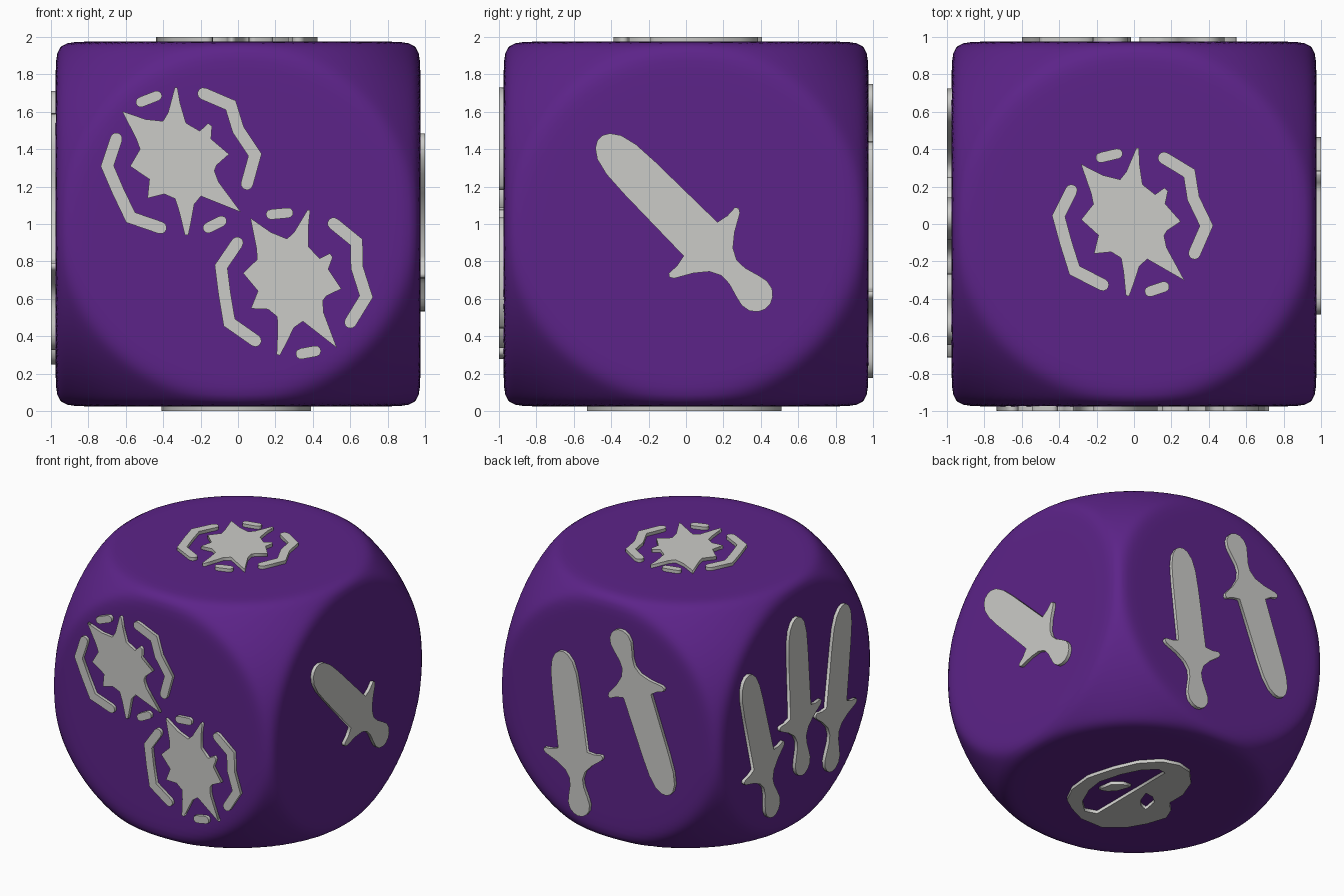
import bpy, bmesh, math
from mathutils import Vector, Matrix

if "Cube" in bpy.data.objects:
    bpy.data.objects.remove(bpy.data.objects["Cube"])

HALF, RADIUS, BLEND = 0.975, 1.35, 60


def material(name, rgb):
    m = bpy.data.materials.new(name)
    m.diffuse_color = (*rgb, 1)
    m.use_nodes = True
    m.node_tree.nodes["Principled BSDF"].inputs["Base Color"].default_value = m.diffuse_color
    return m


purple = material("purple", (0.108, 0.017, 0.25))
silver = material("silver", (0.6, 0.6, 0.575))

# Die body: cube blended with a sphere, giving round flats on each side
bm = bmesh.new()
bmesh.ops.create_cube(bm, size=2)
bmesh.ops.subdivide_edges(bm, edges=bm.edges[:], cuts=55, use_grid_fill=True)
for v in bm.verts:
    d = Vector([math.tan(c * math.pi / 4) for c in v.co]).normalized()
    s = RADIUS ** -BLEND + sum((abs(c) / HALF) ** BLEND for c in d)
    v.co = d * s ** (-1 / BLEND) + Vector((0, 0, 1))
for f in bm.faces:
    f.smooth = True
mesh = bpy.data.meshes.new("die_body")
bm.to_mesh(mesh)
bm.free()
mesh.materials.append(purple)
bpy.context.collection.objects.link(bpy.data.objects.new("die_body", mesh))


def raised_plate(name, loops, right, up):
    """Extrude closed 2D outlines (nested ones become holes) onto a die side."""
    right, up = Vector(right), Vector(up)
    normal = right.cross(up)
    curve = bpy.data.curves.new(name, 'CURVE')
    curve.dimensions, curve.fill_mode, curve.extrude = '2D', 'BOTH', 0.025
    for loop in loops:
        sp = curve.splines.new('POLY')
        sp.points.add(len(loop) - 1)
        for p, (x, y) in zip(sp.points, loop):
            p.co = (x, y, 0, 1)
        sp.use_cyclic_u = True
    tmp = bpy.data.objects.new(name + "_outline", curve)
    bpy.context.collection.objects.link(tmp)
    dg = bpy.context.evaluated_depsgraph_get()
    me = bpy.data.meshes.new_from_object(tmp.evaluated_get(dg))
    bpy.data.objects.remove(tmp)
    rot = Matrix((right, up, normal)).transposed().to_4x4()
    me.transform(Matrix.Translation(normal * 0.975 + Vector((0, 0, 1))) @ rot)
    me.materials.clear()
    me.materials.append(silver)
    me.name = name
    bpy.context.collection.objects.link(bpy.data.objects.new(name, me))


def stroke(path, width):
    """Outline of a thick polyline with rounded ends."""
    pts, r = [Vector(p) for p in path], width / 2
    dirs = [(b - a).normalized() for a, b in zip(pts, pts[1:])]
    side = []
    for i, p in enumerate(pts):
        a, b = dirs[max(i - 1, 0)], dirs[min(i, len(dirs) - 1)]
        t = (a + b).normalized()
        side.append(Vector((-t.y, t.x)) * r / t.dot(a))

    def cap(p, d):
        a0 = math.atan2(d.y, d.x)
        return [p + r * Vector((math.cos(a0 + k), math.sin(a0 + k)))
                for k in (1.0, 0.5, 0, -0.5, -1.0)]

    left = [p + s for p, s in zip(pts, side)]
    low = [p - s for p, s in zip(pts, side)]
    left[0] += dirs[0] * 0.005
    return left + cap(pts[-1], dirs[-1]) + low[::-1] + cap(pts[0], -dirs[0])


def place(loop, angle, cx, cy):
    c, s = math.cos(angle), math.sin(angle)
    return [(x * c - y * s + cx, x * s + y * c + cy) for x, y in loop]


# Burst: jagged star surrounded by four broken ring pieces
STAR = [(-.044, .405), (-.03, .405), (-.015, .32), (.016, .215), (.09, .172), (.134, .214),
        (.155, .198), (.15, .13), (.246, .048), (.18, -.01), (.168, -.04), (.19, -.10),
        (.31, -.262), (.096, -.176), (.06, -.22), (.04, -.33), (.028, -.385), (.01, -.385),
        (-.02, -.26), (-.043, -.19), (-.1, -.165), (-.19, -.187), (-.18, -.086), (-.283, -.016),
        (-.23, .075), (-.25, .13), (-.326, .278), (-.2, .235), (-.107, .225), (-.08, .27)]
BURST = [STAR,
         stroke([(.11, .372), (.255, .31), (.295, .18), (.385, .045), (.342, -.11)], .066),
         stroke([(-.357, .13), (-.405, -.015), (-.347, -.15), (-.28, -.29), (-.12, -.345)], .066),
         stroke([(-.225, .327), (-.14, .36)], .055),
         stroke([(.135, -.345), (.205, -.31)], .058)]


def burst(angle, cx, cy):
    return [place(l, math.radians(angle), cx, cy) for l in BURST]


# Sword: half profile as (distance from tip, half width), mirrored
HALF_SWORD = [(0, .02), (.02, .055), (.07, .09), (.16, .112), (.3, .12), (.762, .128),
              (.775, .19), (.772, .25), (.79, .262), (.812, .248), (.865, .155), (.92, .088),
              (.98, .058), (1.04, .06), (1.12, .083), (1.17, .094), (1.22, .085),
              (1.255, .055), (1.272, .02)]
SWORD = HALF_SWORD + [(x, -y) for x, y in reversed(HALF_SWORD)]


def sword(tip, pommel):
    a = math.atan2(pommel[1] - tip[1], pommel[0] - tip[0])
    return place(SWORD, a, *tip)


# Mask: one half solid with an eye hole, other half open with a solid eye
MASK = [(-.2, -.46), (-.05, -.53), (.14, -.53), (.28, -.42), (.36, -.28), (.41, -.13),
        (.37, -.03), (.29, .05), (.29, .2), (.23, .36), (.12, .48), (0, .51), (-.13, .47),
        (-.25, .34), (-.33, .16), (-.39, -.05), (-.37, -.25), (-.3, -.39)]
OPEN_HALF = [(-.01, -.4), (-.1, -.43), (-.2, -.34), (-.27, -.18), (-.29, -.04),
             (-.24, .14), (-.17, .28), (-.08, .37), (-.01, .36)]
EYE = [(.07, .05), (.14, .04), (.2, -.01), (.22, -.13), (.16, -.11), (.11, -.06)]
LEFT_EYE = [(-x, y) for x, y in EYE]

X, Y, Z = Vector((1, 0, 0)), Vector((0, 1, 0)), Vector((0, 0, 1))
raised_plate("top_burst", burst(-8, 0, 0), X, Y)
raised_plate("front_burst_upper", burst(0, -.294, .325), X, Z)
raised_plate("front_burst_lower", burst(-16, .303, -.325), X, Z)
raised_plate("right_sword", [sword((-.46, .46), (.445, -.45))], Y, Z)
raised_plate("back_sword_down", [sword((-.394, .44), (-.226, -.82))], -X, Z)
raised_plate("back_sword_up", [sword((.54, -.45), (.085, .76))], -X, Z)
raised_plate("left_sword_a", [sword((-.655, .48), (-.316, -.75))], -Y, Z)
raised_plate("left_sword_b", [sword((-.04, .71), (.04, -.56))], -Y, Z)
raised_plate("left_sword_c", [sword((.557, .59), (.39, -.68))], -Y, Z)
raised_plate("bottom_mask", [MASK, OPEN_HALF, EYE, LEFT_EYE], -X, Y)
